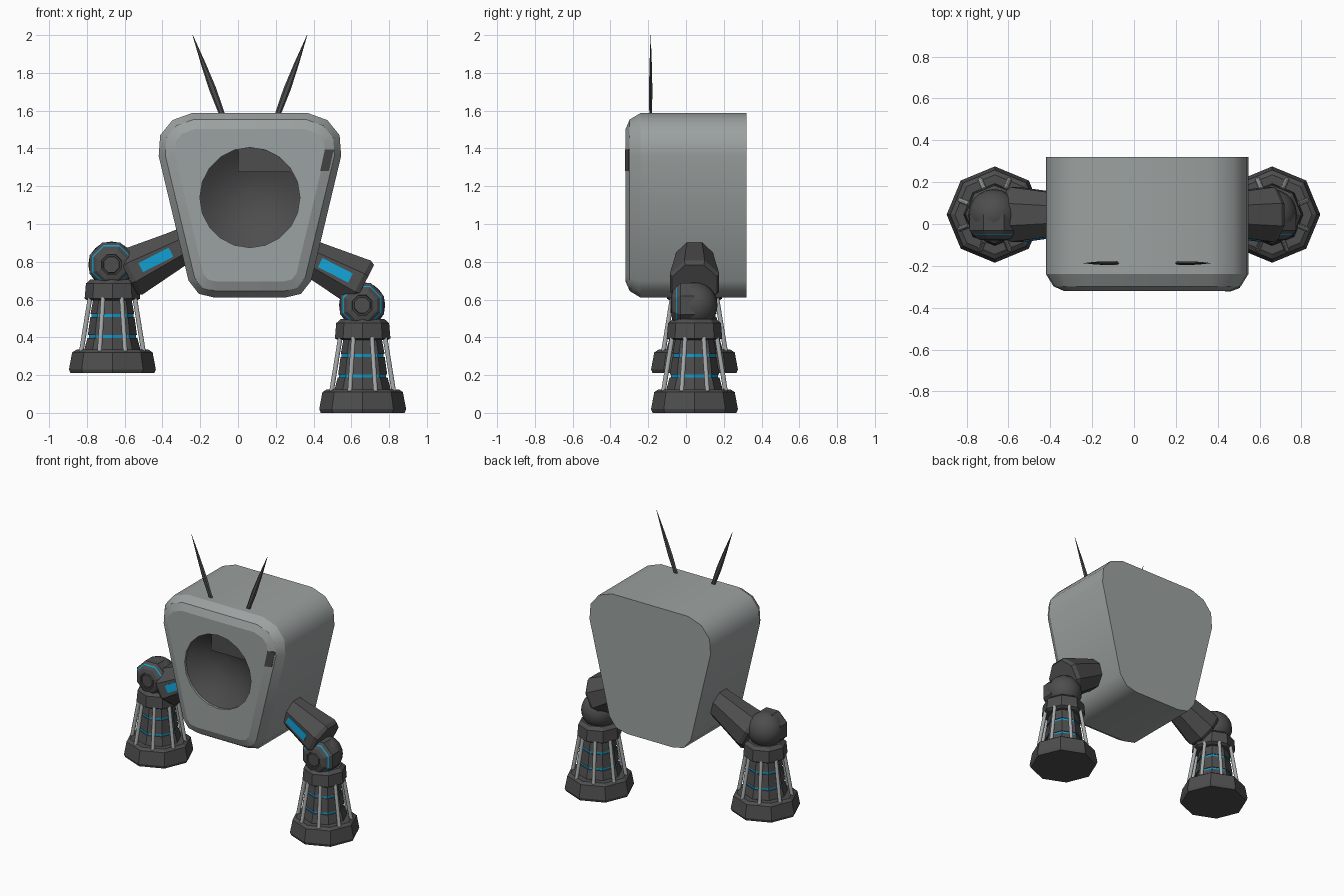
import bpy, bmesh, math
from mathutils import Vector, Matrix

if "Cube" in bpy.data.objects:
    bpy.data.objects.remove(bpy.data.objects["Cube"])


def material(name, rgb):
    m = bpy.data.materials.new(name)
    m.diffuse_color = (*rgb, 1)
    m.use_nodes = True
    m.node_tree.nodes["Principled BSDF"].inputs["Base Color"].default_value = m.diffuse_color
    return m


SHELL = material("shell grey", (0.33, 0.36, 0.355))
DARK = material("dark metal", (0.075, 0.075, 0.075))
BLUE = material("glow blue", (0.006, 0.35, 0.65))
ROD = material("rod grey", (0.38, 0.40, 0.40))


def finish(name, bm, mats, smooth=None, recalc=True):
    """Turn a bmesh into an object; smooth = angle limit in degrees."""
    if recalc:
        bmesh.ops.recalc_face_normals(bm, faces=bm.faces)
    if smooth:
        for f in bm.faces:
            f.smooth = True
        for e in bm.edges:
            if e.calc_face_angle(0) > math.radians(smooth):
                e.smooth = False
    me = bpy.data.meshes.new(name)
    bm.to_mesh(me)
    bm.free()
    for m in mats:
        me.materials.append(m)
    ob = bpy.data.objects.new(name, me)
    bpy.context.collection.objects.link(ob)
    return ob


def skin(bm, a, b, mat=0):
    n = len(a)
    for i in range(n):
        f = bm.faces.new((a[i], a[(i + 1) % n], b[(i + 1) % n], b[i]))
        f.material_index = mat


def lathe(name, profile, sides, matrix, phase=0.0, mats=(DARK,), bands=(), smooth=None):
    """Rings of (radius, height) around local z; bands = segments in the second colour."""
    bm = bmesh.new()
    rings = []
    for r, z in profile:
        rings.append([bm.verts.new(matrix @ Vector((
            r * math.cos(math.tau * i / sides + phase),
            r * math.sin(math.tau * i / sides + phase), z))) for i in range(sides)])
    for k in range(len(rings) - 1):
        skin(bm, rings[k], rings[k + 1], 1 if k in bands else 0)
    bm.faces.new(rings[0])
    bm.faces.new(rings[-1])
    return finish(name, bm, mats, smooth)


def along(p, q):
    """Frame at p with local z pointing to q."""
    d = q - p
    return Matrix.Translation(p) @ d.to_track_quat('Z', 'Y').to_matrix().to_4x4(), d.length


def plate(name, pts, offset, mat):
    """Thin solid from a planar outline pushed along offset."""
    bm = bmesh.new()
    a = [bm.verts.new(p) for p in pts]
    b = [bm.verts.new(Vector(p) + Vector(offset)) for p in pts]
    skin(bm, a, b)
    bm.faces.new(a)
    bm.faces.new(b)
    return finish(name, bm, [mat])


# ---- Body: rounded tapered shell with stepped front and round screen hole
CX = 0.063
half = [(0.185, 0.61), (0.27, 0.63), (0.325, 0.70), (0.483, 1.36),
        (0.475, 1.47), (0.41, 1.55), (0.305, 1.588)]
outline = half + [(-x, z) for x, z in reversed(half)]


def inset(pts, d):
    out = []
    for i, p in enumerate(pts):
        p = Vector(p)
        e1 = (p - Vector(pts[i - 1])).normalized()
        e2 = (Vector(pts[(i + 1) % len(pts)]) - p).normalized()
        n1, n2 = Vector((-e1.y, e1.x)), Vector((-e2.y, e2.x))
        out.append(p + (n1 + n2) * d / (1 + n1.dot(n2)))
    return out


HOLE_Z, HOLE_R = 1.14, 0.265
bm = bmesh.new()
rings = [[bm.verts.new((CX + p[0], y, p[1])) for p in inset(outline, d)]
         for y, d in ((0.32, 0), (-0.24, 0), (-0.298, 0.035), (-0.32, 0.085))]
for a, b in zip(rings, rings[1:]):
    skin(bm, a, b)
bm.faces.new(rings[0])


def circle(r, y, n=20):
    return [bm.verts.new((CX + r * math.cos(math.tau * i / n), y,
                          HOLE_Z + r * math.sin(math.tau * i / n))) for i in range(n)]


rim = circle(HOLE_R, -0.32)
wall = circle(HOLE_R, -0.305)
skin(bm, rim, wall)
edges = []
for loop in (rings[-1], rim):
    for i in range(len(loop)):
        e = bm.edges.get((loop[i - 1], loop[i]))
        edges.append(e)
bmesh.ops.triangle_fill(bm, edges=edges, use_beauty=True)
# concave dark screen
prev = wall
for k in range(1, 6):
    t = 1 - k / 6
    ring = circle(HOLE_R * t, -0.305 + 0.10 * (1 - t * t))
    skin(bm, prev, ring, 1)
    prev = ring
bm.faces.new(prev).material_index = 1
bmesh.ops.recalc_face_normals(bm, faces=bm.faces)
for e in edges:
    e.smooth = False
for r in rings[:3]:
    for i in range(len(r)):
        bm.edges.get((r[i - 1], r[i])).smooth = False
finish("body_shell", bm, [SHELL, DARK], smooth=42, recalc=False)

# Screen glare panel and side slot
arc = [(CX + 0.262 * math.cos(math.radians(a)), HOLE_Z + 0.262 * math.sin(math.radians(a)))
       for a in range(31, 115, 12)]
plate("screen_panel", [(x, -0.307, z) for x, z in [(0.0, 1.275)] + arc], (0, 0.005, 0), DARK)
plate("side_slot", [(0.435, -0.323, 1.28), (0.482, -0.305, 1.28),
                    (0.507, -0.305, 1.395), (0.46, -0.323, 1.395)], (0, 0.012, 0), DARK)

# ---- Antennas: flat tapering blades
for side, s in (("left", -1), ("right", 1)):
    base = Vector((CX + s * 0.14, -0.187, 1.56))
    m, ln = along(base, Vector((CX + s * 0.303, -0.187, 2.0)))
    bm = bmesh.new()
    rs = []
    for t, w in ((0, 0.014), (0.35, 0.018), (0.65, 0.012), (1, 0.001)):
        c = base.lerp(m @ Vector((0, 0, ln)), t)
        rs.append([bm.verts.new(c + Vector((w * dx, 0.5 * w * dy, w * dx * s * -0.35)))
                   for dx, dy in ((-1, 0), (-0.5, -1), (0.5, -1), (1, 0), (0.5, 1), (-0.5, 1))])
    for a, b in zip(rs, rs[1:]):
        skin(bm, a, b)
    bm.faces.new(rs[0])
    bm.faces.new(rs[-1])
    finish(side + "_antenna", bm, [DARK])

# ---- Limbs: arm, knee, shin with rods, foot
LY = 0.045
K = 1 / math.cos(math.pi / 8)


def limb(side, s, foot_x, foot_z, mid, knee):
    foot = Matrix.Translation((foot_x, LY, foot_z))
    lathe(side + "_foot", [(0.222, 0), (0.23, 0.02), (0.213, 0.11), (0.19, 0.125)], 8, foot)
    # tapered core with two glowing bands
    lathe(side + "_shin", [(0.15, 0.12), (0.132, 0.187), (0.124, 0.187), (0.124, 0.203),
                           (0.13, 0.203), (0.117, 0.297), (0.111, 0.297), (0.111, 0.313),
                           (0.116, 0.313), (0.10, 0.40)], 8, foot,
          mats=(DARK, BLUE), bands=(2, 6))
    lathe(side + "_collar", [(0.13, 0.385), (0.147, 0.395), (0.14, 0.475), (0.115, 0.497)],
          8, foot)
    for i in range(8):
        a = math.tau * (i + 0.5) / 8
        d = Vector((math.cos(a), math.sin(a), 0))
        m, ln = along(foot @ (d * 0.178 + Vector((0, 0, 0.115))),
                      foot @ (d * 0.128 + Vector((0, 0, 0.40))))
        lathe(f"{side}_rod_{i + 1}", [(0.013, 0), (0.013, ln)], 8, m, mats=(ROD,), smooth=50)
    # knee ball with faceted cap on the front
    c = Vector((knee[0], LY, knee[1]))
    bm = bmesh.new()
    bmesh.ops.create_uvsphere(bm, u_segments=20, v_segments=12, radius=0.122,
                              matrix=Matrix.Translation(c))
    finish(side + "_knee_ball", bm, [DARK], smooth=40)
    cap = Matrix.Translation(c) @ Matrix.Rotation(math.pi / 2, 4, 'X')
    lathe(side + "_knee_cap", [(0.126, 0.0), (0.126, 0.075), (0.111, 0.092), (0.104, 0.098),
                               (0.085, 0.115), (0.058, 0.122), (0.055, 0.116), (0.047, 0.116),
                               (0.044, 0.126)], 8, cap,
          phase=math.pi / 8, mats=(DARK, BLUE), bands=(2,))
    # flared eight-sided upper arm
    ang = math.radians(27)
    out = Vector((s * math.cos(ang), 0, -math.sin(ang)))
    up = Vector((s * math.sin(ang), 0, math.cos(ang)))
    o = Vector((mid[0], LY, mid[1]))
    frame = Matrix.Identity(4)
    for col, v in enumerate((up, Vector((0, 1, 0)), out, o)):
        frame.col[col][:3] = v
    lathe(side + "_arm", [(0.085 * K, -0.28), (0.098 * K, -0.12), (0.131 * K, 0.145),
                          (0.118 * K, 0.17)], 8, frame, phase=math.pi / 8)
    # glowing stripe on the front facet
    pts = []
    for t, w in ((-0.09, -0.027), (0.09, -0.027), (0.09, 0.027), (-0.09, 0.027)):
        ap = 0.098 + (t + 0.12) * 0.033 / 0.265
        pts.append(frame @ Vector((w, -ap - 0.004, t)))
    plate(side + "_arm_stripe", pts, (0, 0.008, 0), BLUE)


limb("left", -1, -0.665, 0.21, (-0.435, 0.81), (-0.67, 0.785))
limb("right", 1, 0.66, 0.0, (0.515, 0.755), (0.657, 0.57))
